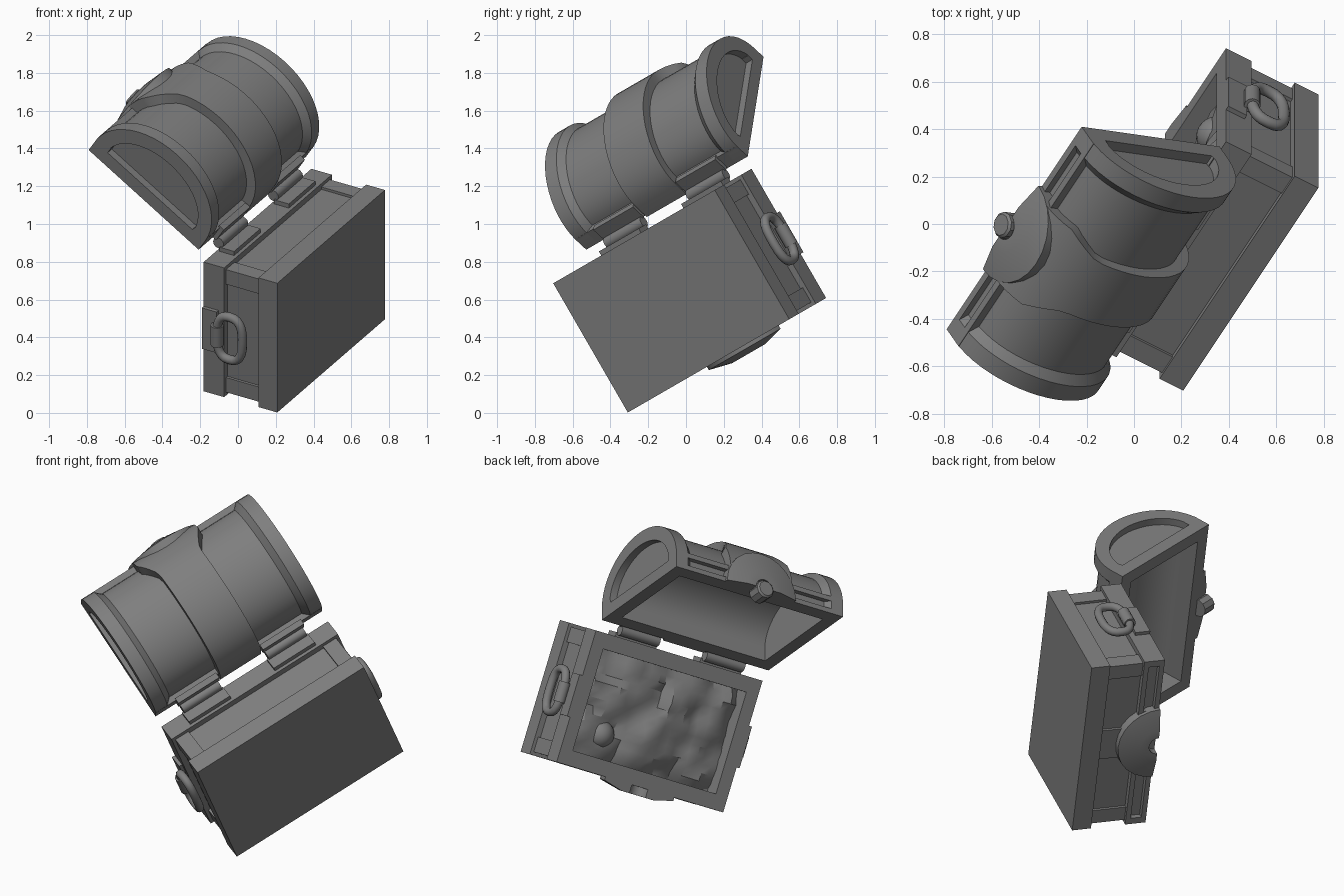
import bpy, bmesh, random
from math import sin, cos, pi, radians, copysign
from mathutils import Matrix, Vector

if "Cube" in bpy.data.objects:
    bpy.data.objects.remove(bpy.data.objects["Cube"])

random.seed(4)
W, D, H = 0.57, 0.395, 0.45          # half width, half depth, body height

# Chest frame tumbled in space, and lid frame swung open past vertical
BODY = Matrix(((-.5, 0, -.866, .493), (-.75, -.5, .433, -.078),
               (-.433, .866, .25, .591), (0, 0, 0, 1)))
HINGE = Vector((0, D + .042, .447))
LID = (BODY @ Matrix.Translation(HINGE) @ Matrix.Rotation(radians(-121.7), 4, 'X')
       @ Matrix.Translation(-HINGE) @ Matrix.Translation((0, 0, H)))

DARK = bpy.data.materials.new("dark_grey")
DARK.diffuse_color = (.21, .21, .21, 1)
DARK.use_nodes = True
DARK.node_tree.nodes["Principled BSDF"].inputs["Base Color"].default_value = DARK.diffuse_color


def finish(name, bm, mat, smooth=False):
    bmesh.ops.recalc_face_normals(bm, faces=bm.faces)
    me = bpy.data.meshes.new(name)
    bm.to_mesh(me)
    bm.free()
    me.materials.append(DARK)
    ob = bpy.data.objects.new(name, me)
    bpy.context.collection.objects.link(ob)
    ob.matrix_world = mat
    if smooth:
        bpy.ops.object.select_all(action='DESELECT')
        ob.select_set(True)
        bpy.context.view_layer.objects.active = ob
        bpy.ops.object.shade_smooth_by_angle(angle=radians(32))
    return ob


def boxes(name, mat, *bounds):
    """One mesh made of boxes given as x0, x1, y0, y1, z0, z1."""
    bm = bmesh.new()
    for x0, x1, y0, y1, z0, z1 in bounds:
        m = (Matrix.Translation(((x0 + x1) / 2, (y0 + y1) / 2, (z0 + z1) / 2))
             @ Matrix.Diagonal((x1 - x0, y1 - y0, z1 - z0, 1)))
        bmesh.ops.create_cube(bm, size=1, matrix=m)
    return finish(name, bm, mat)


def frame(name, mat, hx, hy, t, z0, z1):
    return boxes(name, mat, (-hx, hx, hy - t, hy, z0, z1), (-hx, hx, -hy, t - hy, z0, z1),
                 (-hx, t - hx, t - hy, hy - t, z0, z1), (hx - t, hx, t - hy, hy - t, z0, z1))


def loft(name, mat, sections, closed=False):
    """Skin closed cross-sections, capped unless the path is a loop."""
    bm = bmesh.new()
    rings = [[bm.verts.new(p) for p in s] for s in sections]
    pairs = list(zip(rings, rings[1:])) + ([(rings[-1], rings[0])] if closed else [])
    for a, b in pairs:
        n = len(a)
        for i in range(n):
            bm.faces.new((a[i], a[(i + 1) % n], b[(i + 1) % n], b[i]))
    if not closed:
        bm.faces.new(rings[0])
        bm.faces.new(rings[-1])
    return finish(name, bm, mat, True)


def profile(inset, n=24, base=0.0):
    """Domed lid profile in (y, z), front to back."""
    a, h = D - inset, .312 - inset
    arc = [(-a * cos(pi * i / n), .08 + h * sin(pi * i / n)) for i in range(n + 1)]
    return [(-a, base)] + arc + [(a, base)]


def arch(name, x0, x1, outer, inner, slope=0.0):
    return loft(name, LID, [[(x0, *o), (x1, *o), (x1, *i), (x0 - slope, *i)]
                            for o, i in zip(profile(outer), profile(inner))])


def slotted_rail(name, mat, z0, z1):
    """Front rail with a sunken slot on each side of the lock."""
    boxes(name, mat, (-W, W, -.365, -.305, z0, z1),
          (-W, W, -D, -.365, z0, z0 + .03), (-W, W, -D, -.365, z1 - .03, z1),
          (-W, -.53, -D, -.365, z0 + .03, z1 - .03), (.53, W, -D, -.365, z0 + .03, z1 - .03),
          (-.22, .22, -D, -.365, z0 + .03, z1 - .03))


# Body: base slab, recessed walls, corner posts, top band
boxes("base_slab", BODY, (-W, W, -D, D, 0, .115))
frame("body_walls", BODY, W - .035, D - .035, .055, .1, .34)
for sx in (-1, 1):
    for sy in (-1, 1):
        x, y = sorted((sx * .46, sx * .55)), sorted((sy * .285, sy * .375))
        boxes("corner_post", BODY, (*x, *y, .1, .34))
boxes("front_centre_post", BODY, (-.1, .1, -.375, -.33, .1, .34))
boxes("top_band", BODY, (-W, W, D - .09, D, .325, H),
      (-W, -W + .08, -.305, .305, .325, H), (W - .08, W, -.305, .305, .325, H))
slotted_rail("top_band_front", BODY, .325, H)

# Lid: hollow barrel, end bands with chamfered inner edge, recessed end panels, rim rails
arch("lid_barrel", -.5, .5, .035, .085)
for s in (-1, 1):
    arch("lid_end_band", s * .49, s * W, 0, .084, s * .09)
    boxes("lid_end_bar", LID, (*sorted((s * .49, s * W)), -.32, .32, 0, .075))
    loft("lid_end_panel", LID, [[(s * x, *p) for p in profile(.08, base=.02)] for x in (.49, .525)])
slotted_rail("lid_front_rail", LID, 0, .11)
boxes("lid_back_rail", LID, (-W, W, .305, D, 0, .09))

# Strap over the lid, flaring out towards the lock
strap = []
for i, (o, p) in enumerate(zip(profile(-.02), profile(.05))):
    ang = (i - 1) * 180 / 24
    w = .14 + .07 * max(0, min(1, (55 - ang) / 25))
    strap.append([(-w, *o), (w, *o), (w, *p), (-w, *p)])
loft("lid_strap", LID, strap)

# Lock: chamfered half discs with a hole for the knob
for name, mat, z, s in (("lid_lock_plate", LID, 0, 1), ("body_lock_plate", BODY, H, -1)):
    cut = [(.055, -.36), (.055, -.445), (.11, -.445), (.235, -.415), (.235, -.36)]
    loft(name, mat, [[(r * cos(pi * i / 12), y, z + s * r * sin(pi * i / 12)) for r, y in cut]
                     for i in range(13)])
loft("lock_knob", LID, [[(r * cos(pi * i / 5), y, r * sin(pi * i / 5) - .01) for i in range(10)]
                        for r, y in ((.056, -.37), (.056, -.455), (.046, -.465))])

# Hinges
for s in (-1, 1):
    x = s * .29
    boxes("hinge_body_leaf", BODY, (x - .14, x + .14, D - .01, D + .025, .345, .435))
    boxes("hinge_lid_leaf", LID, (x - .14, x + .14, D - .01, D + .025, .01, .1))
    loft("hinge_barrel", BODY, [[(x + e, HINGE.y + .032 * cos(pi * i / 6), HINGE.z + .032 * sin(pi * i / 6))
                                 for i in range(12)] for e in (-.13, .13)])

# Handles: plate, clip and oval ring on each end
for s in (-1, 1):
    boxes("handle_plate", BODY, (*sorted((s * .56, s * .59)), -.125, .125, .36, H))
    loft("handle_clip", BODY, [[(s * .61 + .035 * cos(pi * i / 6), y, .345 + .035 * sin(pi * i / 6))
                                for i in range(12)] for y in (-.06, .06)])
    ring = []
    for k in range(24):
        t = 2 * pi * k / 24
        cy, cz = [copysign(abs(v) ** .75, v) for v in (cos(t), sin(t))]
        c = Vector((s * .61, .13 * cy, .268 + .078 * cz))
        out = Vector((0, cos(t), sin(t)))
        ring.append([c + out * .025 * cos(pi * j / 6) + Vector((.025 * sin(pi * j / 6), 0, 0))
                     for j in range(12)])
    loft("handle_ring", BODY, ring, True)

# Hoard: lumpy heap inside the body
bm = bmesh.new()
bmesh.ops.create_grid(bm, x_segments=18, y_segments=13, size=1)
lumps = [(random.uniform(-.48, .48), random.uniform(-.3, .3), random.uniform(.07, .13)) for _ in range(38)]
for v in bm.verts:
    x, y = v.co.x * .5, v.co.y * .31
    z = .33 + .05 * (1 - v.co.x ** 2) * (1 - v.co.y ** 2)
    z += max(max(0, r * r - (x - a) ** 2 - (y - b) ** 2) ** .5 for a, b, r in lumps) * .45
    v.co = (x, y, z + random.uniform(-.012, .012))
finish("hoard", bm, BODY, True)
bm = bmesh.new()
bmesh.ops.create_icosphere(bm, subdivisions=3, radius=.085, matrix=Matrix.Translation((-.29, -.17, .335)))
finish("hoard_gem", bm, BODY, True)
